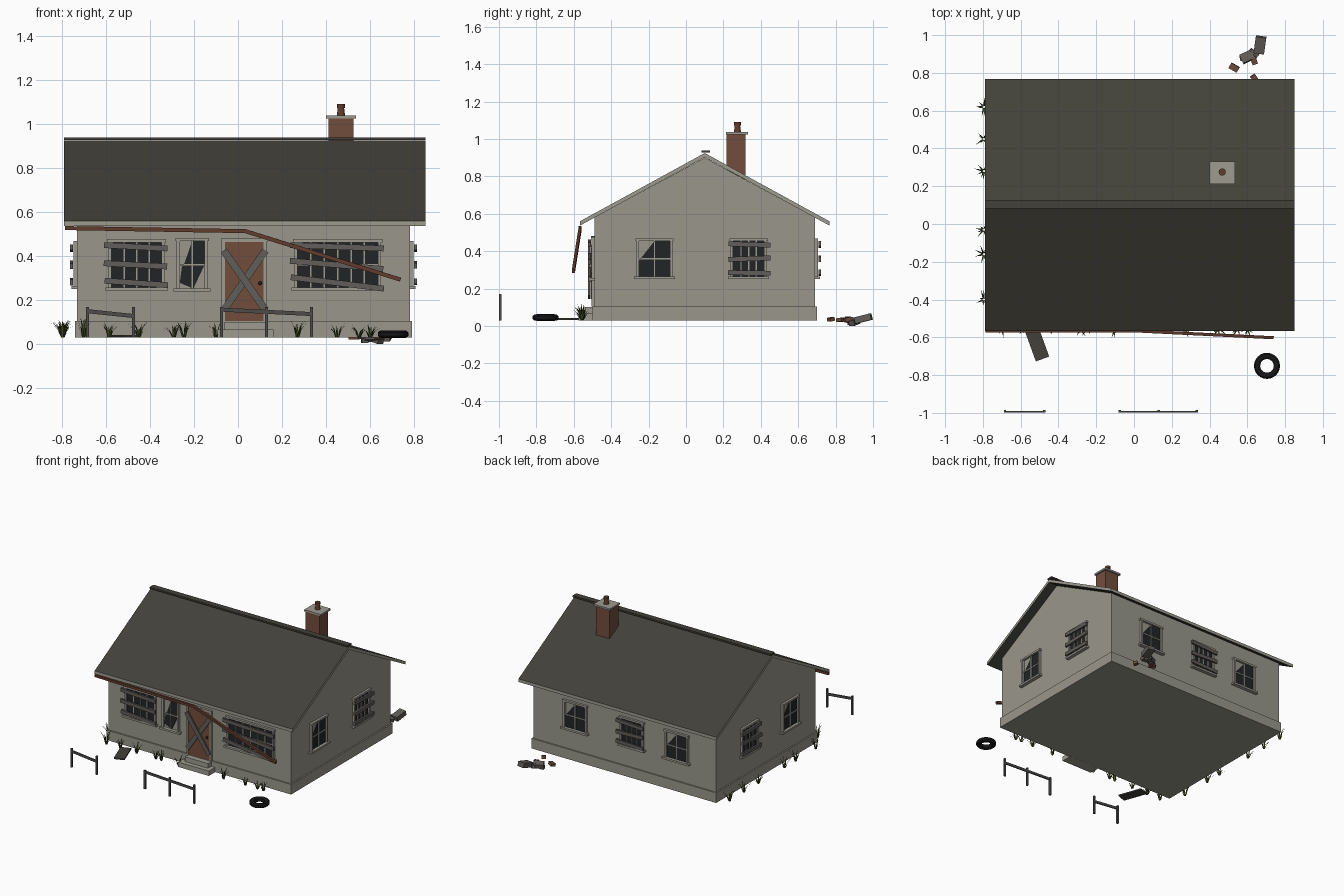
import bpy, bmesh, random
from math import radians, sin, cos, pi, atan2, hypot
from mathutils import Matrix, Vector

random.seed(4)
if "Cube" in bpy.data.objects:
    bpy.data.objects.remove(bpy.data.objects["Cube"])


def material(name, *rgb):
    m = bpy.data.materials.new(name)
    m.use_nodes = True
    m.diffuse_color = (*rgb, 1)
    m.node_tree.nodes["Principled BSDF"].inputs["Base Color"].default_value = (*rgb, 1)
    return m


WALL = material("weathered_plaster", .32, .31, .26)
TRIM = material("pale_trim", .34, .33, .28)
ROOF = material("dark_shingle", .054, .052, .041)
BRICK = material("brick_brown", .17, .075, .048)
RUST = material("rust", .12, .045, .025)
BOARD = material("grey_board", .12, .11, .10)
GLASS = material("dark_glass", .015, .017, .019)
TYRE = material("black_rubber", .008, .008, .009)
GRASS = material("dry_grass", .05, .075, .015)
FENCE = material("old_fence_wood", .075, .073, .07)


def finish(name, bm, *mats):
    bmesh.ops.recalc_face_normals(bm, faces=bm.faces)
    me = bpy.data.meshes.new(name)
    bm.to_mesh(me)
    bm.free()
    for m in mats:
        me.materials.append(m)
    ob = bpy.data.objects.new(name, me)
    bpy.context.collection.objects.link(ob)
    return ob


def block(x, y, z, w, d, h, rot=None):
    """Matrix for a box centred at x, y, z."""
    m = Matrix.Translation((x, y, z))
    return m @ (rot or Matrix()) @ Matrix.Diagonal((w, d, h, 1))


def boxes(name, mat, *matrices):
    bm = bmesh.new()
    for m in matrices:
        bmesh.ops.create_cube(bm, size=1, matrix=m)
    return finish(name, bm, mat)


def beam(a, b, d, h):
    """Matrix for a bar from a to b."""
    a, b = Vector(a), Vector(b)
    rot = (b - a).to_track_quat('X', 'Z').to_matrix().to_4x4()
    return block(*((a + b) / 2), (b - a).length, d, h, rot)


def prism(name, profile, base, along, *mats):
    """Extrude a closed outline, given by matrix base, along a vector."""
    bm = bmesh.new()
    f = bm.faces.new([bm.verts.new(base @ Vector(p)) for p in profile])
    ext = bmesh.ops.extrude_face_region(bm, geom=[f])["geom"]
    bmesh.ops.translate(bm, vec=along, verts=[v for v in ext if isinstance(v, bmesh.types.BMVert)])
    return finish(name, bm, *mats)


# House body
CX, CY = .025, .1
boxes("foundation", WALL, block(CX, CY, .068, 1.53, 1.2, .075))
gable = [(0, y, z) for y, z in ((-.49, .1), (.69, .1), (.69, .58), (CY, .9), (-.49, .58))]
prism("walls", gable, Matrix.Translation((-.73, 0, 0)), (1.51, 0, 0), WALL)

# Roof slab: shingles on the slopes, pale edges
chevron = [(0, CY + y, z) for y, z in
           ((-.667, .56), (0, .925), (.667, .56), (.667, .537), (0, .902), (-.667, .537))]
roof = prism("roof", chevron, Matrix.Translation((-.79, 0, 0)), (1.64, 0, 0), TRIM, ROOF)
for p in roof.data.polygons:
    p.material_index = int(abs(p.normal.z) > .5)
boxes("ridge_cap", ROOF, block(.03, .105, .933, 1.64, .045, .012))

# Chimney
boxes("chimney", BRICK, block(.467, .267, .88, .115, .102, .29))
boxes("chimney_cap", TRIM, block(.467, .272, 1.031, .137, .118, .013))
bm = bmesh.new()
for z, h, r1, r2 in ((1.055, .04, .019, .014), (1.081, .018, .019, .019)):
    bmesh.ops.create_cone(bm, cap_ends=True, segments=12, radius1=r1, radius2=r2, depth=h,
                          matrix=Matrix.Translation((.467, .275, z)))
finish("chimney_pot", bm, RUST)

# Wall frames: local x runs along the wall, local -y points outward
FRONT = Matrix.Translation((0, -.49, 0))
RIGHT = Matrix.Translation((.78, 0, 0)) @ Matrix.Rotation(pi / 2, 4, 'Z')
BACK = Matrix.Translation((0, .69, 0)) @ Matrix.Rotation(pi, 4, 'Z')
LEFT = Matrix.Translation((-.73, 0, 0)) @ Matrix.Rotation(-pi / 2, 4, 'Z')
SHARD = [(-.5, -.5), (.5, -.5), (.5, .5), (0, .5), (-.5, -.05)]
JAGGED = [(-.5, -.38), (.05, -.5), (.5, .0), (.5, .5), (0, .5), (-.3, .05), (-.42, -.05)]
FULL = [(-.5, -.5), (.5, -.5), (.5, .5), (-.5, .5)]


def window(name, wall, u, w, h, cols, shape, boarded):
    z = .36
    base = wall @ Matrix.Translation((u, 0, z))
    outline = [(a * w, 0, b * h) for a, b in shape]
    prism(name + "_glass", outline, base, wall.to_3x3() @ Vector((0, -.004, 0)), GLASS)
    t = .014
    bars = [block(s * (w + t) / 2, -.008, 0, t, .016, h + 2 * t) for s in (-1, 1)]
    bars += [block(0, -.008, (h + t) / 2, w + .04, .018, t),
             block(0, -.013, -(h + t) / 2, w + .055, .026, t)]
    bars += [block(0, -.005, 0, w, .008, .007)]
    bars += [block(w * (i / cols - .5), -.005, 0, .007, .008, h) for i in range(1, cols)]
    boxes(name + "_frame", TRIM, *[base @ b for b in bars])
    if boarded:
        planks = []
        for i, tilt in enumerate(boarded):
            rot = Matrix.Rotation(radians(tilt), 4, 'Y')
            planks.append(base @ block(random.uniform(-.006, .006), -.026, (1 - i) * h * .4,
                                       w + .06, .014, .026, rot))
        boxes(name + "_boards", BOARD, *planks)


window("front_left_window", FRONT, .452, .365, .205, 6, FULL, (2, 5, 7))
window("front_right_window", FRONT, -.46, .228, .205, 4, FULL, (3, 3, 4))
window("front_small_window", FRONT, -.208, .112, .215, 2, JAGGED, None)
window("left_broken_window", RIGHT, -.168, .165, .19, 2, SHARD, None)
window("left_boarded_window", RIGHT, .335, .165, .19, 4, FULL, (2, -2, 1))
window("right_broken_window", LEFT, .18, .165, .19, 2, SHARD, None)
window("right_boarded_window", LEFT, -.3, .165, .19, 4, FULL, (-2, 3, 2))
window("back_window_a", BACK, -.43, .165, .19, 2, SHARD, None)
window("back_window_b", BACK, .04, .165, .19, 4, FULL, (3, -2, 2))
window("back_window_c", BACK, .41, .165, .19, 2, SHARD, None)

# Door with crossed planks and knob
boxes("door", BRICK, block(.028, -.495, .284, .176, .014, .358))
boxes("door_frame", TRIM, block(-.067, -.496, .29, .014, .018, .37),
      block(.123, -.496, .29, .014, .018, .37), block(.028, -.496, .472, .21, .02, .016))
boxes("door_planks", BOARD, *[block(.03, -.512 - .006 * s, .29, .33, .011, .033,
                                    Matrix.Rotation(radians(55 * s), 4, 'Y')) for s in (-1, 1)])
bm = bmesh.new()
bmesh.ops.create_uvsphere(bm, u_segments=10, v_segments=6, radius=.009,
                          matrix=Matrix.Translation((.1, -.51, .277)))
finish("door_knob", bm, GLASS)

# Front steps
boxes("front_steps", TRIM, block(.034, -.532, .048, .254, .085, .036),
      block(.034, -.515, .083, .19, .05, .036))

# Fallen gutter
boxes("gutter", RUST, beam((-.785, -.567, .527), (.035, -.567, .513), .016, .018),
      beam((.03, -.567, .514), (.737, -.602, .293), .016, .018))

# Broken fences
for name, posts, rail in (("fence_right", (-.683, -.474), (.15, .128)),
                          ("fence_left", (-.075, .13, .333), (.157, .137))):
    parts = [block(x, -.992, .1, .013, .013, .14) for x in posts]
    parts.append(beam((posts[0], -.993, rail[0]), (posts[-1], -.993, rail[1]), .008, .018))
    boxes(name, FENCE, *parts)

# Fallen roof patch
boxes("roof_patch", ROOF, block(-.515, -.63, .038, .075, .18, .01, Matrix.Rotation(radians(20), 4, 'Z')))

# Tyre
bm = bmesh.new()
ring = [bm.verts.new((.704 + r, -.751, z)) for r, z in
        ((.036, .034), (.048, .028), (.062, .03), (.069, .038),
         (.069, .053), (.062, .061), (.048, .063), (.036, .057))]
edges = [bm.edges.new((ring[i - 1], ring[i])) for i in range(len(ring))]
bmesh.ops.spin(bm, geom=edges, cent=(.704, -.751, 0), axis=(0, 0, 1), angle=2 * pi, steps=24)
bmesh.ops.remove_doubles(bm, verts=bm.verts, dist=.0005)
tyre = finish("tyre", bm, TYRE)
bpy.context.view_layer.objects.active = tyre
tyre.select_set(True)
bpy.ops.object.shade_smooth_by_angle()

# Rubble behind the house


def chunk(x, y, z, w, d, h, turn, tip):
    return block(x, y, z, w, d, h, Matrix.Rotation(radians(turn), 4, 'Z') @ Matrix.Rotation(radians(tip), 4, 'X'))


boxes("rubble_stones", BOARD, chunk(.667, .948, .04, .056, .09, .035, -8, 14),
      chunk(.6, .885, .03, .07, .05, .03, 25, -12), chunk(.63, .9, .022, .04, .05, .03, 50, 15),
      chunk(.575, .88, .016, .03, .03, .022, 10, 0))
boxes("rubble_bricks", BRICK, chunk(.53, .828, .033, .05, .032, .02, -30, 8),
      chunk(.635, .775, .036, .03, .03, .02, 35, 10), chunk(.635, .865, .035, .03, .04, .022, 20, 10))

# Grass tufts along the front and right walls
bm = bmesh.new()
tufts = [(x, -.555) for x in (-.7, -.585, -.45, -.29, -.245, -.1, .27, .45, .55, .6)]
tufts += [(-.795, y) for y in (.62, .45, .28, -.03, -.16, -.4)]
for x, y in tufts:
    tall = random.uniform(.055, .095)
    for i in range(9):
        a = i * 2 * pi / 9 + random.uniform(-.3, .3)
        reach, h = random.uniform(.015, .05), tall * random.uniform(.6, 1.05)
        out, side = Vector((cos(a), sin(a), 0)), Vector((-sin(a), cos(a), 0)) * .005
        root = Vector((x, y, .03)) + out * .006
        mid = root + out * reach * .35 + Vector((0, 0, h * .6))
        tip = root + out * reach + Vector((0, 0, h))
        v = [bm.verts.new(p) for p in (root - side, root + side, mid + side * .7, tip, mid - side * .7)]
        bm.faces.new(v)
finish("grass_tufts", bm, GRASS)
